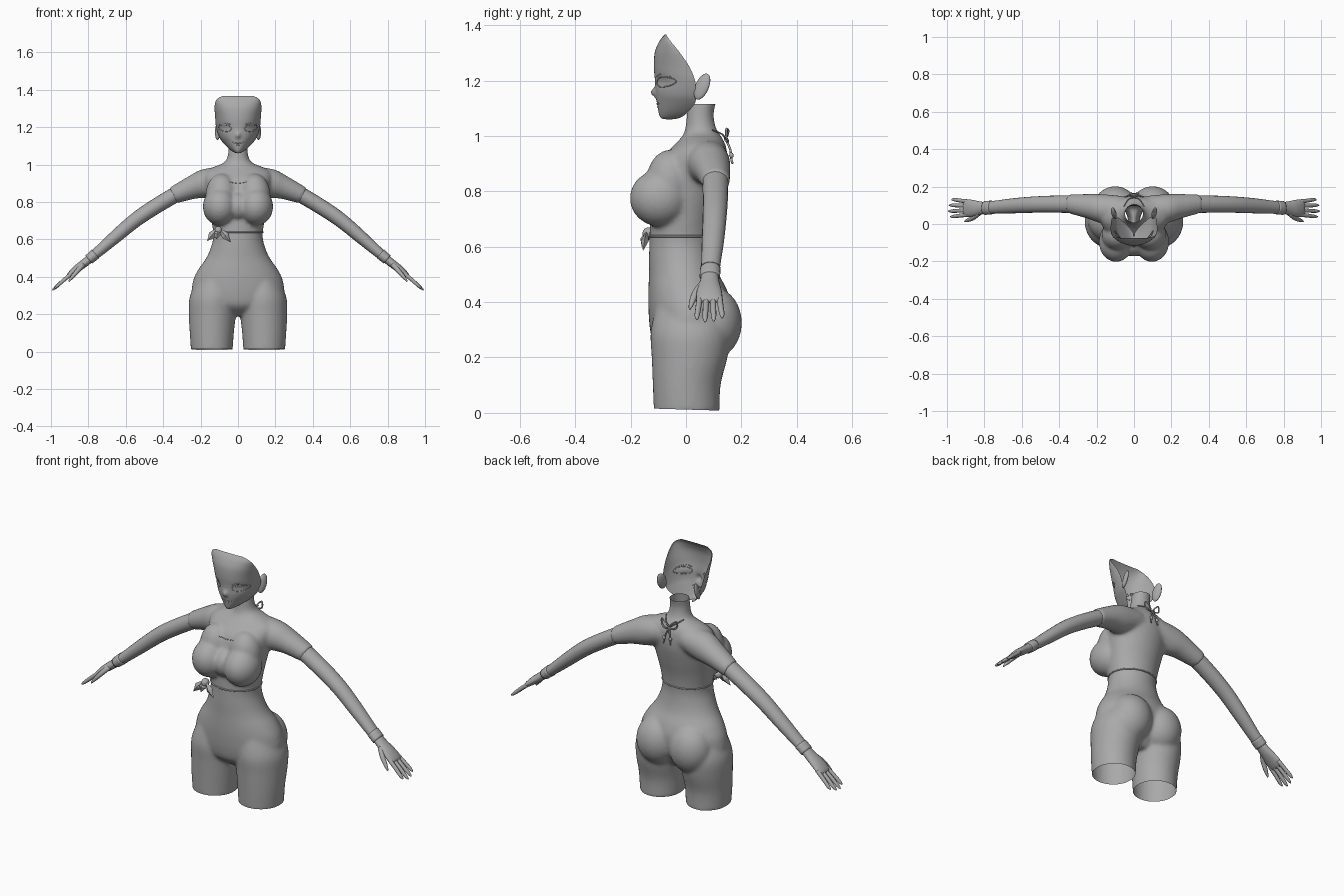
import bpy, bmesh, math
from mathutils import Vector, Matrix
from mathutils.bvhtree import BVHTree

if "Cube" in bpy.data.objects:
    bpy.data.objects.remove(bpy.data.objects["Cube"])

grey = bpy.data.materials.new("plain_grey")
grey.diffuse_color = (0.4, 0.4, 0.4, 1)
grey.use_nodes = True
grey.node_tree.nodes["Principled BSDF"].inputs["Base Color"].default_value = grey.diffuse_color


def spline(rows, n):
    """Smooth resampling of a short table of rows."""
    out, last = [], len(rows) - 1
    for i in range(last):
        p = [rows[max(0, min(last, i + k))] for k in (-1, 0, 1, 2)]
        for s in range(n):
            t = s / n
            out.append([0.5 * (2 * b + (c - a) * t + (2 * a - 5 * b + 4 * c - d) * t * t
                               + (3 * b - a - 3 * c + d) * t ** 3) for a, b, c, d in zip(*p)])
    return out + [list(rows[-1])]


def finish(name, verts, faces):
    me = bpy.data.meshes.new(name)
    me.from_pydata(verts, [], faces)
    me.materials.append(grey)
    ob = bpy.data.objects.new(name, me)
    bpy.context.collection.objects.link(ob)
    bm = bmesh.new()
    bm.from_mesh(me)
    bmesh.ops.recalc_face_normals(bm, faces=bm.faces)
    bm.to_mesh(me)
    bm.free()
    me.shade_smooth()
    return ob


def skin(name, rings, caps=True, closed=True):
    n = len(rings[0])
    verts = [v for r in rings for v in r]
    faces = [(i * n + j, i * n + (j + 1) % n, (i + 1) * n + (j + 1) % n, (i + 1) * n + j)
             for i in range(len(rings) - 1) for j in range(n if closed else n - 1)]
    if caps:
        faces += [tuple(range(n)), tuple(range(len(verts) - n, len(verts)))]
    return finish(name, verts, faces)


def upright(name, rows, side=0, seg=40):
    """Loft of level ovals: z, x centre, half width, front y, back y."""
    rings = []
    for z, cx, w, yf, yb in spline(rows, 4):
        rings.append([((side or 1) * cx + w * math.cos(t), (yf + yb) / 2 + (yb - yf) / 2 * math.sin(t), z)
                      for t in [2 * math.pi * k / seg for k in range(seg)]])
    return skin(name, rings)


def limb(name, rows, side, seg=20, n=4, caps=True):
    """Loft along a path: x, y, z, radius along y, radius across."""
    rows = spline(rows, n)
    rings = []
    for i, (x, y, z, ry, rv) in enumerate(rows):
        a, b = rows[max(0, i - 1)], rows[min(len(rows) - 1, i + 1)]
        d = Vector((b[0] - a[0], 0, b[2] - a[2])).normalized()
        rings.append([(side * (x - d.z * rv * math.sin(t)), y + ry * math.cos(t), z + d.x * rv * math.sin(t))
                      for t in [2 * math.pi * k / seg for k in range(seg)]])
    return skin(name, rings, caps)


def ball(name, c, r, rot=(0, 0, 0)):
    bm = bmesh.new()
    bmesh.ops.create_uvsphere(bm, u_segments=32, v_segments=20, radius=1)
    me = bpy.data.meshes.new(name)
    bm.to_mesh(me)
    bm.free()
    ob = bpy.data.objects.new(name, me)
    bpy.context.collection.objects.link(ob)
    rm = Matrix.Rotation(rot[0], 4, 'X') @ Matrix.Rotation(rot[2], 4, 'Z')
    me.transform(Matrix.Translation(c) @ rm @ Matrix.Diagonal((*r, 1)))
    me.materials.append(grey)
    me.shade_smooth()
    return ob


def cord(name, pts, r=0.0025, cyclic=False):
    cu = bpy.data.curves.new(name, 'CURVE')
    cu.dimensions = '3D'
    cu.bevel_depth, cu.bevel_resolution, cu.use_fill_caps = r, 2, True
    s = cu.splines.new('POLY')
    pts = pts if cyclic else spline(pts, 5)
    s.points.add(len(pts) - 1)
    for p, c in zip(s.points, pts):
        p.co = (*c, 1)
    s.use_cyclic_u = cyclic
    cu.materials.append(grey)
    ob = bpy.data.objects.new(name, cu)
    bpy.context.collection.objects.link(ob)


# body masses: trunk with neck
parts = [upright("body", [
    (.19, 0, .08, -.05, .08), (.24, 0, .19, -.112, .12), (.30, 0, .245, -.13, .155), (.38, 0, .24, -.136, .165),
    (.44, 0, .212, -.136, .15), (.50, 0, .17, -.134, .12), (.56, 0, .144, -.134, .105), (.62, 0, .132, -.132, .1),
    (.70, 0, .142, -.13, .11), (.78, 0, .155, -.12, .13), (.86, 0, .17, -.112, .147), (.92, 0, .18, -.088, .15),
    (.96, 0, .175, -.05, .145), (.985, 0, .135, -.025, .135), (1.005, 0, .085, -.01, .122), (1.03, 0, .06, -.002, .108),
    (1.08, 0, .051, .003, .1), (1.13, 0, .05, .008, .112)])]
parts.append(ball("bust_middle", (0, -.09, .775), (.075, .083, .08)))
# thighs, seat, bust and sleeves
for s in (-1, 1):
    parts += [
        upright("thigh", [(0, .14, .111, -.116, .122), (.1, .14, .118, -.12, .125), (.2, .137, .126, -.124, .15),
                          (.29, .132, .127, -.128, .16), (.38, .12, .1, -.11, .14)], s),
        ball("seat", (s * .1, .095, .325), (.115, .107, .13)),
        ball("bust", (s * .096, -.095, .775), (.092, .108, .102)),
        ball("upper_bust", (s * .088, -.058, .835), (.086, .085, .115)),
        limb("sleeve", [(.06, .08, .925, .07, .065), (.17, .082, .9, .078, .078), (.25, .095, .875, .066, .062),
                        (.35, .108, .833, .051, .046)], s)]
bpy.ops.object.select_all(action='DESELECT')
for p in parts:
    p.select_set(True)
body = parts[0]
bpy.context.view_layer.objects.active = body
bpy.ops.object.join()
rm = body.modifiers.new("blend", 'REMESH')
rm.mode, rm.voxel_size, rm.use_smooth_shade = 'VOXEL', 0.009, True
sm = body.modifiers.new("soften", 'SMOOTH')
sm.factor, sm.iterations = 0.5, 9
for m in ("blend", "soften"):
    bpy.ops.object.modifier_apply(modifier=m)
# open the neck and the leg ends
bm = bmesh.new()
bm.from_mesh(body.data)
for co, no in (((0, 0, 1.115), (0, 0, 1)), ((0, 0, .012), (0, -.03, -1))):
    bmesh.ops.bisect_plane(bm, geom=bm.verts[:] + bm.edges[:] + bm.faces[:], plane_co=co, plane_no=no, clear_outer=True)
bm.to_mesh(body.data)
bm.free()
body.data.shade_smooth()

# face shell, open at the back: z, half width, front y, rim y
rows = [(1.060, .002, -.07, -.05), (1.063, .016, -.087, -.03), (1.072, .033, -.095, -.01), (1.09, .055, -.1, .01),
        (1.12, .083, -.105, .033), (1.15, .102, -.109, .035), (1.2, .117, -.112, .032), (1.25, .122, -.116, .012),
        (1.3, .125, -.113, -.022), (1.335, .121, -.1, -.05), (1.355, .106, -.087, -.065), (1.367, .08, -.076, -.072)]
rings = []
for z, w, yf, yr in spline(rows, 5):
    ring = []
    for k in range(49):
        t = (k / 24 - 1) * math.pi / 2
        x = w * math.copysign(abs(math.sin(t)) ** .9, t)
        y = yr + (yf - yr) * math.cos(t)
        y -= .018 * math.exp(-(x / .012) ** 2 - ((z - 1.157) / .015) ** 2)   # nose
        y += .008 * math.exp(-((abs(x) - .07) / .03) ** 2 - ((z - 1.195) / .018) ** 2)   # eye hollow
        ring.append((x, y, z))
    rings.append(ring)
face = skin("face", rings, caps=False, closed=False)


def tree(ob):
    return BVHTree.FromPolygons([v.co for v in ob.data.vertices], [p.vertices for p in ob.data.polygons])


def on_front(bvh, pts):
    """Drop x, z points onto the front of a surface."""
    hits = [bvh.ray_cast(Vector((x, -1, z)), Vector((0, 1, 0)))[0] for x, z in pts]
    return [tuple(h) for h in hits if h]


fb, bb = tree(face), tree(body)
cord("mouth", on_front(fb, [(-.028, 1.118), (-.012, 1.115), (0, 1.116), (.012, 1.115), (.028, 1.118)]))
cord("lower_lip", on_front(fb, [(-.012, 1.106), (0, 1.104), (.012, 1.106)]), .002)
cord("neckline_seam", on_front(bb, [(-.045, .908), (-.02, .902), (0, .9), (.02, .902), (.045, .908)]), .002)

for s in (-1, 1):
    # eye outline and brow
    cord("eye_rim", on_front(fb, [(s * (.069 + .034 * math.cos(a)), 1.195 + .018 * math.sin(a) + .004 * math.cos(a))
                                  for a in [k * math.pi / 14 for k in range(28)]]), .002, True)
    cord("eye_crease", on_front(fb, [(s * .038, 1.213), (s * .065, 1.222), (s * .098, 1.214)]), .0015)
    # ear with pointed tip
    ball("ear", (s * .108, .058, 1.178), (.012, .026, .05), (-.4, 0, s * -.4))
    # arm and cuff
    limb("arm", [(.33, .106, .842, .047, .042), (.45, .106, .77, .045, .041), (.55, .103, .702, .043, .039),
                 (.65, .097, .618, .04, .035), (.74, .09, .54, .035, .029), (.8, .086, .49, .033, .023)], s, caps=False)
    limb("cuff", [(.762, .088, .522, .037, .03), (.78, .087, .507, .037, .029), (.798, .086, .492, .037, .028)], s, n=2)
    # palm
    limb("palm", [(.79, .086, .498, .03, .023), (.825, .085, .47, .036, .022), (.865, .084, .44, .045, .02),
                  (.9, .085, .41, .046, .014), (.91, .085, .4, .03, .006)], s)
    # fingers and thumb
    for i, (y0, y1, ext) in enumerate([(.05, .04, .9), (.073, .069, 1), (.097, .1, .97), (.12, .13, .84)]):
        limb("finger_%d" % (i + 1), [(.885, y0, .421, .0115, .011), (.885 + .05 * ext, (y0 + y1) / 2, .421 - .042 * ext, .0105, .0105),
             (.885 + .09 * ext, y1, .421 - .078 * ext, .009, .0085), (.885 + .107 * ext, y1, .421 - .092 * ext, .003, .003)], s, 10, 3)
    limb("thumb", [(.825, .062, .468, .016, .014), (.855, .036, .435, .014, .013), (.885, .022, .4, .011, .01),
                   (.905, .014, .375, .004, .004)], s, 10, 3)
    # bow and strings at the nape
    cord("bow_loop", [(0, .142, .985), (s * .025, .153, 1.015), (s * .045, .146, 1.025), (s * .045, .146, .995),
                      (s * .02, .152, .98), (0, .142, .985)], .004)
    cord("bow_string", [(0, .145, .985), (s * .012, .16, .95), (s * .018, .163, .92), (s * .022, .168, .9)], .004)
    ball("bow_bead", (s * .019, .164, .93), (.008, .008, .01))
    cord("collar_string", [(0, .142, .985), (s * .03, .132, 1.005), (s * .054, .095, 1.022)], .003)

# hem of the short top
hem = []
for k in range(60):
    a = 2 * math.pi * k / 60
    d = Vector((math.cos(a), math.sin(a), 0))
    hit = bb.ray_cast(d - Vector((0, 0, -.638)) + Vector((0, 0, 0)), -d)[0]
    hem.append(tuple(hit))
cord("hem", hem, .004, True)

# side knot with two leaf shaped tails
ball("knot", (-.105, -.135, .648), (.02, .022, .022))
for name, tip in (("tail_left", (-.165, -.155, .59)), ("tail_right", (-.04, -.155, .585)), ("tail_middle", (-.115, -.16, .6))):
    a, b = Vector((-.105, -.14, .665)), Vector(tip)
    m, d = a.lerp(b, .55), (b - a).normalized()
    n = d.cross(Vector((0, 1, 0))).normalized() * .021
    o = Vector((0, -.014, 0))
    finish(name, [a, m + n, b, m - n, m + o, m - o], [(0, 1, 4), (1, 2, 4), (2, 3, 4), (3, 0, 4),
                                                      (1, 0, 5), (2, 1, 5), (3, 2, 5), (0, 3, 5)]).data.shade_flat()
